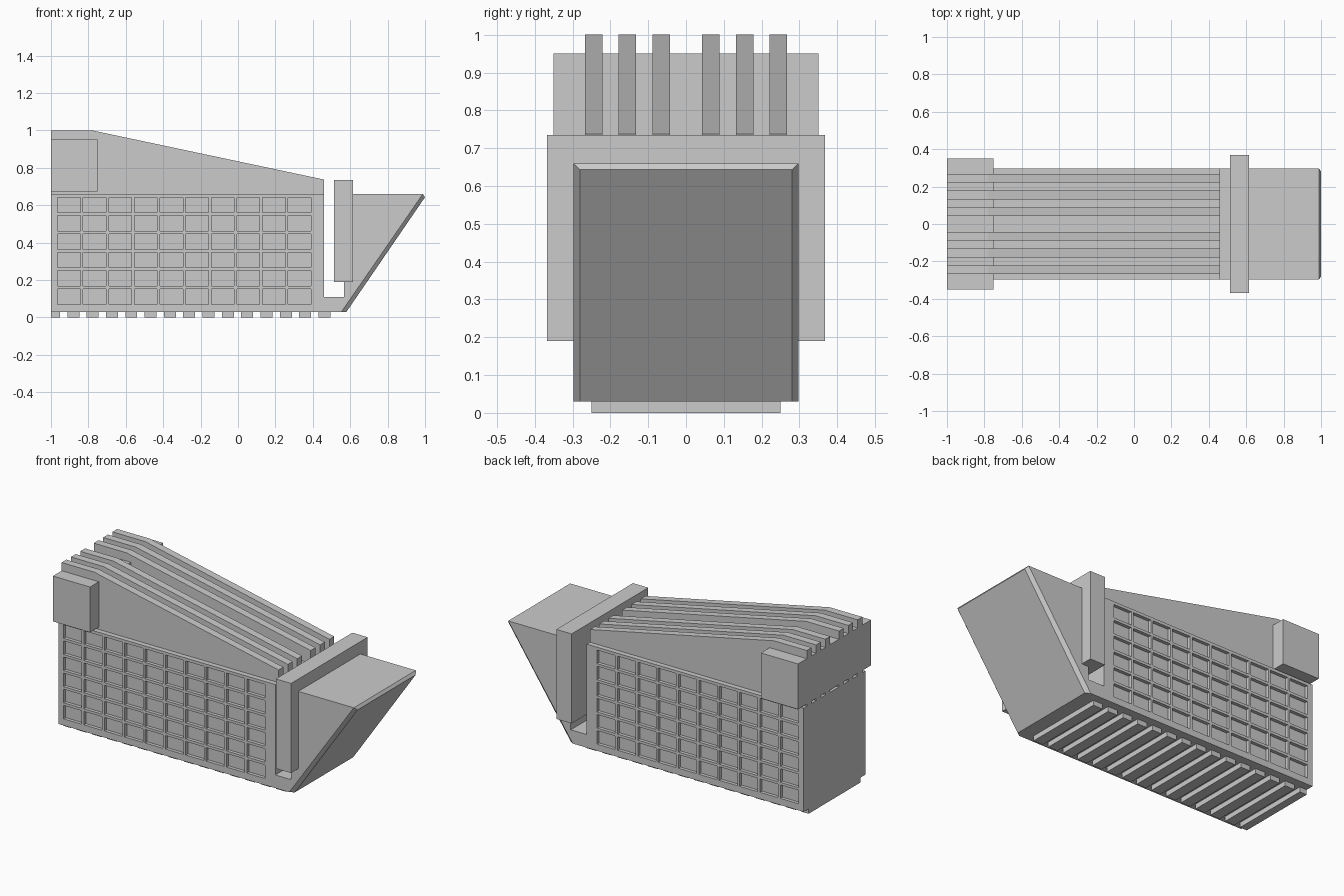
import bpy, bmesh

if "Cube" in bpy.data.objects:
    bpy.data.objects.remove(bpy.data.objects["Cube"])

HALF = 0.298          # half width of the main hull


def finish(bm, name):
    bmesh.ops.recalc_face_normals(bm, faces=bm.faces)
    mesh = bpy.data.meshes.new(name)
    bm.to_mesh(mesh)
    bm.free()
    obj = bpy.data.objects.new(name, mesh)
    bpy.context.collection.objects.link(obj)
    return obj


def add_prism(bm, profile, y0, y1):
    """Extrude an x/z profile from y0 to y1."""
    face = bm.faces.new([bm.verts.new((x, y0, z)) for x, z in profile])
    ext = bmesh.ops.extrude_face_region(bm, geom=[face], use_keep_orig=True)
    verts = [g for g in ext["geom"] if isinstance(g, bmesh.types.BMVert)]
    bmesh.ops.translate(bm, verts=verts, vec=(0, y1 - y0, 0))


def add_box(bm, x0, x1, y0, y1, z0, z1):
    add_prism(bm, [(x0, z0), (x1, z0), (x1, z1), (x0, z1)], y0, y1)


# Hull with the slot behind the collar and the raked nose
bm = bmesh.new()
add_prism(bm, [(-1, 0.03), (0.553, 0.03), (0.988, 0.66), (0.567, 0.66),
               (0.567, 0.11), (0.46, 0.11), (0.46, 0.66), (-1, 0.66)], -HALF, HALF)
hull = finish(bm, "hull")

# Grid of recessed panels on both sides
bm = bmesh.new()
for side in (-1, 1):
    for col in range(10):
        for row in range(6):
            x = -0.965 + col * 0.137
            z = 0.07 + row * 0.098
            y0, y1 = sorted((side * (HALF - 0.02), side * (HALF + 0.05)))
            add_box(bm, x, x + 0.122, y0, y1, z, z + 0.082)
cutter = finish(bm, "panel_cutter")
cutter.hide_render = True
mod = hull.modifiers.new("panels", "BOOLEAN")
mod.operation = "DIFFERENCE"
mod.solver = "EXACT"
mod.object = cutter
bpy.context.view_layer.objects.active = hull
bpy.ops.object.modifier_apply(modifier=mod.name)
bpy.data.objects.remove(cutter)

# Chamfered plate on the raked nose
bm = bmesh.new()
for s in (-1, 1):
    for x, y, z in ((0.553, HALF, 0.03), (0.988, HALF, 0.66),
                    (0.58, 0.28, 0.03), (1.0, 0.28, 0.643)):
        bm.verts.new((x, s * y, z))
bmesh.ops.convex_hull(bm, input=bm.verts)
finish(bm, "nose_plate")

# Collar and rear block
bm = bmesh.new()
add_box(bm, 0.512, 0.615, -0.368, 0.368, 0.19, 0.735)
finish(bm, "collar")
bm = bmesh.new()
add_box(bm, -1, -0.75, -0.351, 0.351, 0.674, 0.95)
finish(bm, "rear_block")

# Sloping top fins
fin = [(-1, 0.66), (0.46, 0.66), (0.46, 0.737), (-0.78, 1), (-1, 1)]
bm = bmesh.new()
for side in (-1, 1):
    for y in (0.065, 0.155, 0.244):
        add_prism(bm, fin, side * y - 0.023, side * y + 0.023)
finish(bm, "top_fins")

# Tread slats underneath
bm = bmesh.new()
for i in range(15):
    x = -0.984 + i * 0.1033
    add_box(bm, max(-1, x - 0.032), x + 0.032, -0.25, 0.25, 0, 0.03)
finish(bm, "bottom_slats")
